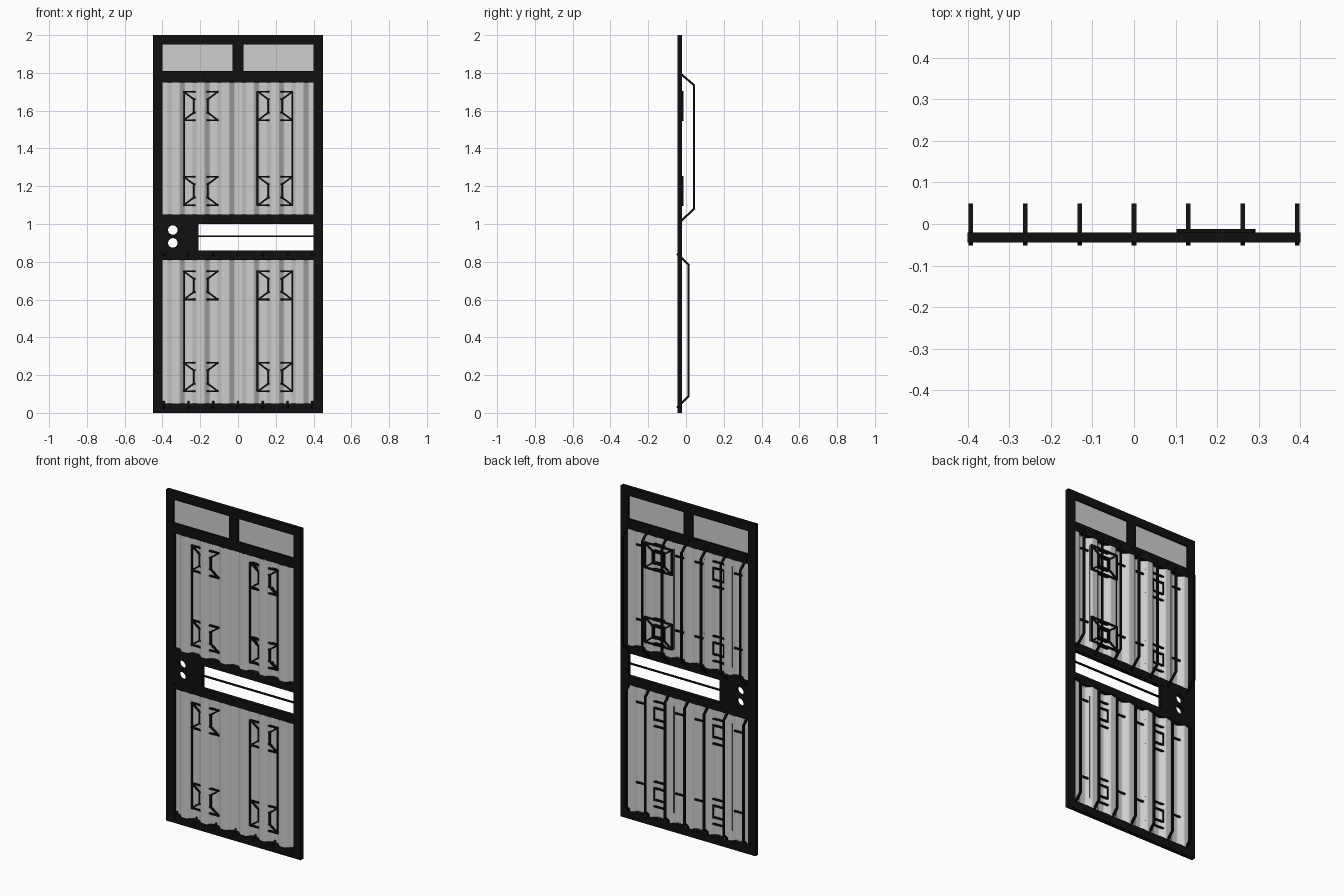
import bpy, bmesh, math
from mathutils import Vector, Matrix

cube = bpy.data.objects.get("Cube")
if cube:
    bpy.data.objects.remove(cube)


def material(name, value):
    m = bpy.data.materials.new(name)
    m.use_nodes = True
    color = (value, value, value, 1)
    m.diffuse_color = color
    m.node_tree.nodes["Principled BSDF"].inputs["Base Color"].default_value = color
    return m


BLACK = material("black_iron", 0.005)
GREY = material("light_grey_sheet", 0.62)
MID = -0.032          # centre plane of the frame
DEPTH = 0.024
PITCH = 0.131         # spacing of bars and sheet ribs


def finish(name, bm, mat):
    mesh = bpy.data.meshes.new(name)
    bmesh.ops.recalc_face_normals(bm, faces=bm.faces)
    bm.to_mesh(mesh)
    bm.free()
    mesh.materials.append(mat)
    ob = bpy.data.objects.new(name, mesh)
    bpy.context.collection.objects.link(ob)
    return ob


def add_box(bm, x0, x1, y0, y1, z0, z1):
    size = Matrix.Diagonal((x1 - x0, y1 - y0, z1 - z0, 1))
    centre = Vector((x0 + x1, y0 + y1, z0 + z1)) / 2
    return bmesh.ops.create_cube(bm, size=1, matrix=Matrix.Translation(centre) @ size)


def box(name, x0, x1, z0, z1, depth=DEPTH, mat=BLACK):
    bm = bmesh.new()
    add_box(bm, x0, x1, MID - depth / 2, MID + depth / 2, z0, z1)
    return finish(name, bm, mat)


def strut(bm, a, b, w):
    # square bar from a to b, kept square to the x axis where possible
    a, b = Vector(a), Vector(b)
    d = (b - a).normalized()
    side = Vector((0, 1, 0)) if abs(d.x) > 0.01 else Vector((1, 0, 0))
    up = d.cross(side)
    rot = Matrix((side, up, d)).transposed().to_4x4()
    size = Matrix.Diagonal((w, w, (b - a).length + w * 0.6, 1))
    bmesh.ops.create_cube(bm, size=1, matrix=Matrix.Translation((a + b) / 2) @ rot @ size)


# Outer frame: open tube stiles and cross rails
for side, label in ((1, "left"), (-1, "right")):
    bm = bmesh.new()
    xs = sorted((side * 0.40, side * 0.45))
    add_box(bm, *xs, MID - DEPTH / 2, MID + DEPTH / 2, 0, 2)
    caps = [f for f in bm.faces if abs(f.normal.z) > 0.9]
    bmesh.ops.delete(bm, geom=caps, context="FACES_ONLY")
    finish(label + "_stile", bm, BLACK)

for name, z0, z1 in (("bottom_rail", 0, 0.05), ("lower_middle_rail", 0.81, 0.86),
                     ("upper_middle_rail", 1.0, 1.05), ("transom_rail", 1.75, 1.81),
                     ("top_rail", 1.95, 2.0)):
    box(name, -0.4, 0.4, z0, z1)
box("transom_mullion", -0.03, 0.03, 1.81, 1.95)
box("slot_bar", -0.21, 0.4, 0.93, 0.938, 0.01)
for side, label in ((1, "left"), (-1, "right")):
    x0, x1 = sorted((side * 0.03, side * 0.4))
    box(label + "_transom_pane", x0, x1, 1.81, 1.95, 0.004, GREY)

# Lock plate with two round holes
curve = bpy.data.curves.new("lock_plate", "CURVE")
curve.dimensions = "2D"
curve.fill_mode = "BOTH"
curve.extrude = DEPTH / 2


def outline(points):
    s = curve.splines.new("POLY")
    s.points.add(len(points) - 1)
    for p, (x, y) in zip(s.points, points):
        p.co = (x, y, 0, 1)
    s.use_cyclic_u = True


outline([(-0.4, 0.86), (-0.21, 0.86), (-0.21, 1.0), (-0.4, 1.0)])
for zc in (0.9, 0.968):
    outline([(-0.345 + 0.025 * math.cos(t * math.tau / 24),
              zc + 0.025 * math.sin(t * math.tau / 24)) for t in range(24)])
plate = bpy.data.objects.new("lock_plate", curve)
bpy.context.collection.objects.link(plate)
plate.rotation_euler.x = math.pi / 2
plate.location.y = MID
curve.materials.append(BLACK)
bpy.context.view_layer.objects.active = plate
plate.select_set(True)
bpy.ops.object.convert(target="MESH")
plate.select_set(False)


# Ribbed sheets: flattened wave, valleys lie on the bars
def ribbed_sheet(name, z0, z1):
    bm = bmesh.new()
    n = 200
    rows = []
    for z in (z0, z1):
        row = []
        for i in range(n + 1):
            x = -0.4 + 0.8 * i / n
            wave = max(-1, min(1, 1.5 * math.cos(math.tau * x / PITCH)))
            row.append(bm.verts.new((x, MID - 0.001 + 0.013 * wave, z)))
        rows.append(row)
    for i in range(n):
        bm.faces.new((rows[0][i], rows[0][i + 1], rows[1][i + 1], rows[1][i]))
    for f in bm.faces:
        f.smooth = True
    finish(name, bm, GREY)


# Ornament: rectangle, inner square and corner diagonals
def ornament(bm, x, z, y, closed):
    outer, inner = (0.09, 0.075), (0.037, 0.035)
    for w, h in (outer, inner):
        for s in (-1, 1):
            strut(bm, (x - w, y, z + s * h), (x + w, y, z + s * h), 0.009)
            if closed or w == inner[0]:
                strut(bm, (x + s * w, y, z - h), (x + s * w, y, z + h), 0.009)
    for sx in (-1, 1):
        for sz in (-1, 1):
            strut(bm, (x + sx * outer[0], y, z + sz * outer[1]),
                  (x + sx * inner[0], y, z + sz * inner[1]), 0.009)


# Each panel: sheet, ornaments, long uprights, short ties and rear guard bars
panels = (("lower", 0.05, 0.81, (0.19, 0.675), 0.014, (0.03, 0.09, 0.785, 0.84), -0.045),
          ("upper", 1.05, 1.75, (1.175, 1.625), 0.043, (1.02, 1.08, 1.735, 1.79), -0.022))
for label, z0, z1, centres, y_bar, zs, y_end in panels:
    ribbed_sheet(label + "_ribbed_sheet", z0, z1)

    bm = bmesh.new()
    for zc in centres:
        for xc in (-0.197, 0.197):
            ornament(bm, xc, zc, MID, False)
        if label == "upper":
            ornament(bm, 0.197, zc, -0.017, True)
    finish(label + "_ornaments", bm, BLACK)

    bm = bmesh.new()
    for x in (-0.285, 0.103, 0.287):
        strut(bm, (x, MID, centres[0] - 0.075), (x, MID, centres[1] + 0.075), 0.009)
    for k in (-2.5, -0.5, 0.5, 2.5):
        for zc in centres:
            x = k * PITCH
            strut(bm, (x - 0.024, MID + 0.001, zc + 0.04),
                  (x + 0.024, MID + 0.001, zc + 0.04), 0.009)
    finish(label + "_uprights_and_ties", bm, BLACK)

    bm = bmesh.new()
    for k in range(-3, 4):
        x = k * PITCH
        path = list(zip((y_end, y_bar, y_bar, y_end), zs))
        for (ya, za), (yb, zb) in zip(path, path[1:]):
            strut(bm, (x, ya, za), (x, yb, zb), 0.011)
    finish(label + "_guard_bars", bm, BLACK)
